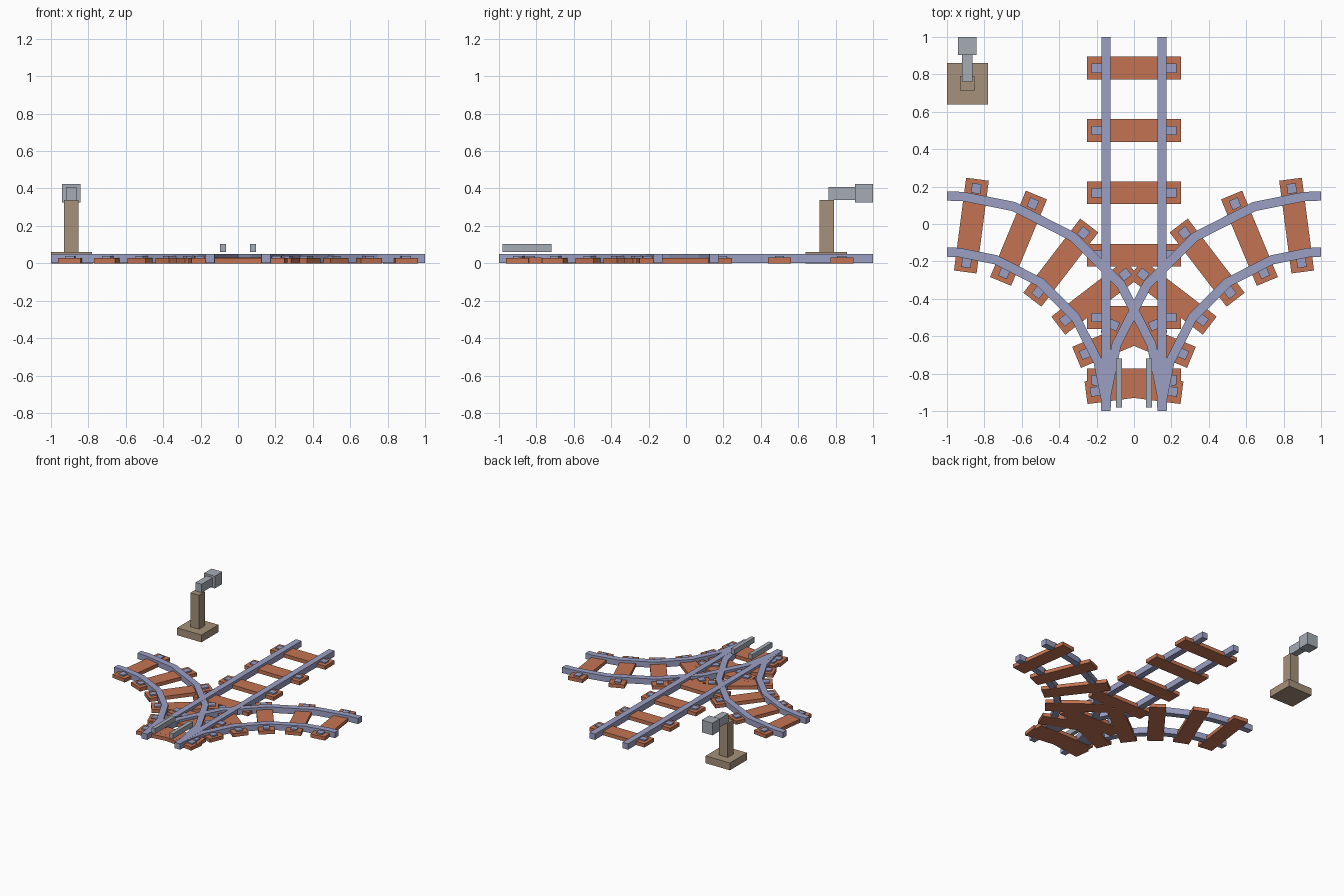
import bpy, bmesh, math
from mathutils import Matrix, Vector

if "Cube" in bpy.data.objects:
    bpy.data.objects.remove(bpy.data.objects["Cube"])


def material(name, rgb):
    m = bpy.data.materials.new(name)
    m.diffuse_color = (*rgb, 1)
    m.use_nodes = True
    m.node_tree.nodes["Principled BSDF"].inputs["Base Color"].default_value = m.diffuse_color
    return m


STEEL = material("blue steel", (0.33, 0.35, 0.55))
WOOD = material("red brown wood", (0.55, 0.174, 0.087))
TAN = material("tan post", (0.376, 0.283, 0.195))
GREY = material("light grey metal", (0.376, 0.413, 0.456))


def finish(name, bm, mat):
    bmesh.ops.recalc_face_normals(bm, faces=bm.faces[:])
    mesh = bpy.data.meshes.new(name)
    bm.to_mesh(mesh)
    bm.free()
    mesh.materials.append(mat)
    ob = bpy.data.objects.new(name, mesh)
    bpy.context.collection.objects.link(ob)
    return ob


def add_box(bm, lo, hi, frame=Matrix()):
    lo, hi = Vector(lo), Vector(hi)
    m = frame @ Matrix.Translation((lo + hi) / 2) @ Matrix.Diagonal((*(hi - lo), 1))
    bmesh.ops.create_cube(bm, size=1, matrix=m)


def box(name, lo, hi, mat):
    bm = bmesh.new()
    add_box(bm, lo, hi)
    return finish(name, bm, mat)


GAUGE, HALF, COUNT = 0.15, 0.025, 6
RAIL_Z = (0.002, 0.05)


def sleepers(name, frames, top):
    """Wooden ties with a small steel plate outside each rail."""
    ties, plates = bmesh.new(), bmesh.new()
    for f in frames:
        add_box(ties, (-0.25, -0.061, 0), (0.25, 0.061, top), f)
        for s in (-1, 1):
            add_box(plates, (s * 0.2 - 0.026, -0.025, 0.01),
                    (s * 0.2 + 0.026, 0.025, top + 0.01), f)
    finish(name + "_ties", ties, WOOD)
    finish(name + "_tie_plates", plates, STEEL)


def curved_rail(name, side, radius, top):
    """Box section swept round a quarter circle about (side, -1)."""
    bm = bmesh.new()
    rings = []
    for deg in (0, 4.5, 18, 36, 54, 72, 85.5, 90):
        a = math.radians(deg)
        ring = []
        for dr, z in ((-HALF, RAIL_Z[0]), (HALF, RAIL_Z[0]), (HALF, top), (-HALF, top)):
            r = radius + dr
            ring.append(bm.verts.new((side * (1 - r * math.cos(a)), -1 + r * math.sin(a), z)))
        rings.append(ring)
    for p, q in zip(rings, rings[1:]):
        for i in range(4):
            j = (i + 1) % 4
            bm.faces.new((p[i], p[j], q[j], q[i]))
    bm.faces.new(rings[0])
    bm.faces.new(rings[-1])
    finish(name, bm, STEEL)


# straight track
for label, s in (("left", -1), ("right", 1)):
    box(f"straight_rail_{label}", (s * GAUGE - HALF, -1, RAIL_Z[0]),
        (s * GAUGE + HALF, 1, RAIL_Z[1]), STEEL)
sleepers("straight", [Matrix.Translation((0, -1 + 2 * (i + 0.5) / COUNT, 0))
                      for i in range(COUNT)], 0.03)

# two curved branches
for label, s, drop in (("left", -1, 0.0005), ("right", 1, 0.001)):
    curved_rail(f"{label}_branch_inner_rail", s, 1 - GAUGE, RAIL_Z[1] - drop)
    curved_rail(f"{label}_branch_outer_rail", s, 1 + GAUGE, RAIL_Z[1] - drop)
    frames = []
    for i in range(COUNT):
        a = math.radians(90 * (i + 0.5) / COUNT)
        frames.append(Matrix.Translation((s * (1 - math.cos(a)), -1 + math.sin(a), 0))
                      @ Matrix.Rotation(-s * a, 4, 'Z'))
    sleepers(f"{label}_branch", frames, 0.03 - drop)

# switch blades
for label, s in (("left", -1), ("right", 1)):
    box(f"switch_blade_{label}", (s * 0.08 - 0.016, -0.98, 0.061),
        (s * 0.08 + 0.016, -0.72, 0.103), GREY)

# switch lever
box("lever_base", (-1, 0.64, 0), (-0.78, 0.86, 0.06), TAN)
box("lever_post", (-0.93, 0.713, 0.06), (-0.853, 0.79, 0.338), TAN)
box("lever_arm", (-0.919, 0.763, 0.338), (-0.863, 0.905, 0.407), GREY)
box("lever_handle", (-0.94, 0.903, 0.324), (-0.843, 1, 0.424), GREY)
